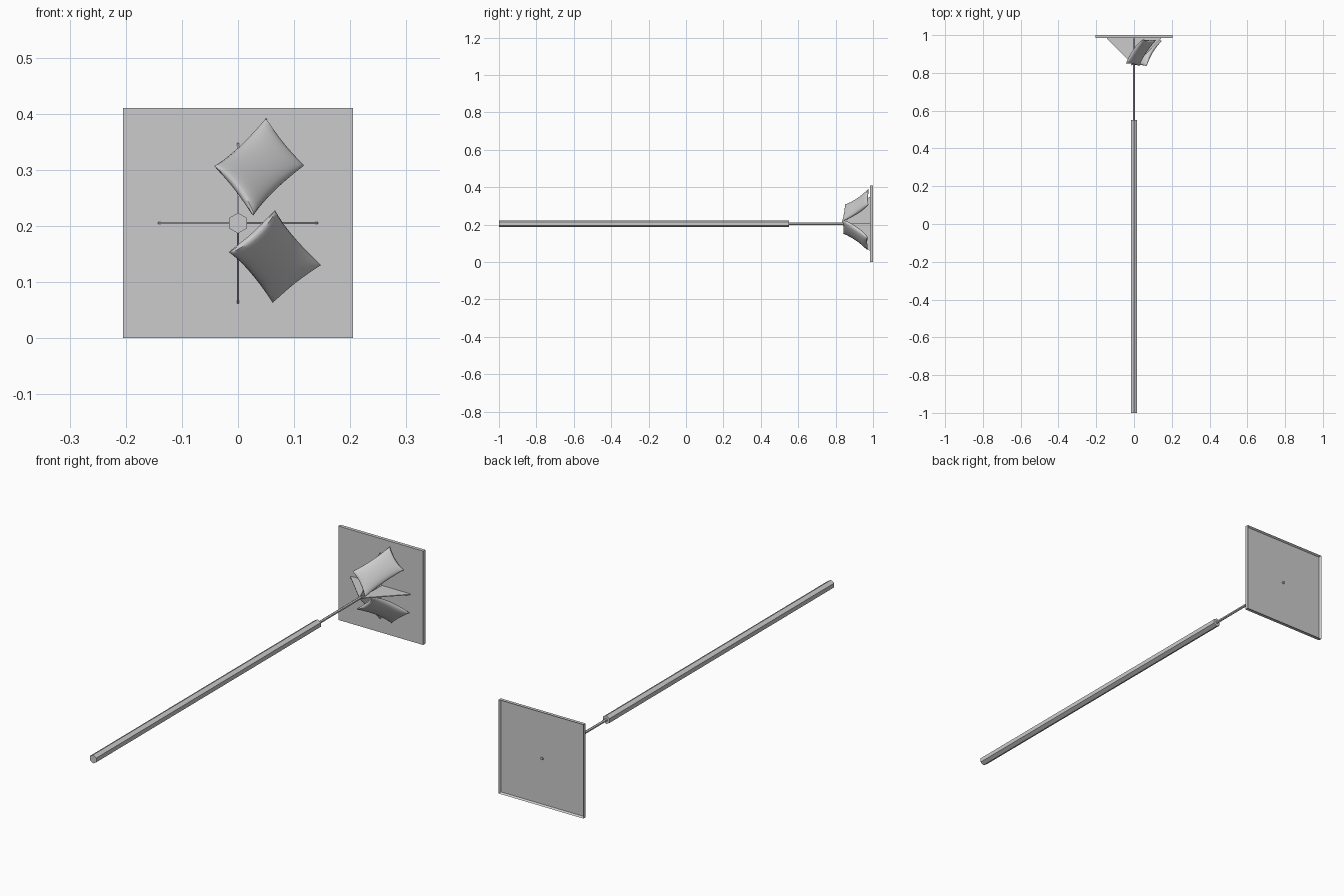
import bpy, bmesh, math
from mathutils import Vector

if "Cube" in bpy.data.objects:
    bpy.data.objects.remove(bpy.data.objects["Cube"])

CZ = 0.205  # height of the pole axis


def make(name, bm, smooth=None):
    bmesh.ops.recalc_face_normals(bm, faces=bm.faces[:])
    me = bpy.data.meshes.new(name)
    bm.to_mesh(me)
    bm.free()
    ob = bpy.data.objects.new(name, me)
    bpy.context.collection.objects.link(ob)
    if smooth:
        bpy.context.view_layer.objects.active = ob
        ob.select_set(True)
        bpy.ops.object.shade_smooth_by_angle(angle=math.radians(smooth))
        ob.select_set(False)
    return ob


def rod(name, r, y0, y1, sides):
    bm = bmesh.new()
    rings = []
    for y in (y0, y1):
        rings.append([bm.verts.new((r * math.sin(2 * math.pi * i / sides), y,
                                    CZ + r * math.cos(2 * math.pi * i / sides))) for i in range(sides)])
    for i in range(sides):
        j = (i + 1) % sides
        bm.faces.new((rings[0][i], rings[0][j], rings[1][j], rings[1][i]))
    for r_ in rings:
        bm.faces.new(r_)
    return make(name, bm)


# Hexagonal handle and thin shaft reaching through the plate
rod("handle", 0.0185, -1.0, 0.55, 6)
rod("shaft", 0.006, 0.54, 0.997, 6)

# Square plate with a shallow recessed back
bm = bmesh.new()
bmesh.ops.create_cube(bm, size=1)
for v in bm.verts:
    v.co = Vector((v.co.x * 0.41, 0.9925 + v.co.y * 0.015, CZ + v.co.z * 0.41))
back = max(bm.faces, key=lambda f: f.calc_center_median().y)
bmesh.ops.inset_region(bm, faces=[back], thickness=0.007)
for v in back.verts:
    v.co.y -= 0.009
make("plate", bm)

# Four triangular fins bracing the shaft against the plate
for k in range(4):
    a = k * math.pi / 2
    d = Vector((math.cos(a), 0, math.sin(a)))
    n = Vector((-math.sin(a), 0, math.cos(a))) * 0.0018
    bm = bmesh.new()
    sides = []
    for s in (-1, 1):
        sides.append([bm.verts.new(Vector((0, y, CZ)) + d * r + n * s)
                      for r, y in ((0, 0.845), (0.007, 0.845), (0.143, 0.98), (0.143, 0.986), (0, 0.986))])
    for i in range(5):
        j = (i + 1) % 5
        bm.faces.new((sides[0][i], sides[0][j], sides[1][j], sides[1][i]))
    for f in sides:
        bm.faces.new(f)
    make("fin_%d" % (k + 1), bm)


def cushion(name, corners, half, sag, n=14):
    """Pinched pillow through four corners, in order around the seam."""
    a, b, c, d = [Vector(p) for p in corners]
    mid = (a + b + c + d) / 4
    nrm = (c - a).cross(d - b).normalized()
    if nrm.y > 0:
        nrm = -nrm
    bm = bmesh.new()
    grid = {}
    for s in (1, -1):
        for i in range(n + 1):
            for j in range(n + 1):
                u, v = -math.cos(math.pi * i / n), -math.cos(math.pi * j / n)
                edge = i in (0, n) or j in (0, n)
                if edge and s < 0:
                    grid[s, i, j] = grid[1, i, j]
                    continue
                # seams pulled inward between the corners
                pu, pv = u * (1 - 0.09 * (1 - v * v)), v * (1 - 0.09 * (1 - u * u))
                x, y = (pu + 1) / 2, (pv + 1) / 2
                p = (a * (1 - x) + b * x) * (1 - y) + (d * (1 - x) + c * x) * y
                t = half * (max(0, 1 - u * u) * max(0, 1 - v * v)) ** 0.38
                p += nrm * (s * t - sag * (1 - v * v))
                grid[s, i, j] = bm.verts.new(p)
    for s in (1, -1):
        for i in range(n):
            for j in range(n):
                bm.faces.new((grid[s, i, j], grid[s, i + 1, j], grid[s, i + 1, j + 1], grid[s, i, j + 1]))
    return make(name, bm, 50)


# Two small cushions leaning between the shaft and the plate
cushion("upper_cushion", [(-0.042, 0.85, 0.307), (0.027, 0.835, 0.218),
                          (0.118, 0.975, 0.308), (0.05, 0.977, 0.392)], 0.018, 0.012)
cushion("lower_cushion", [(-0.016, 0.84, 0.153), (0.066, 0.835, 0.228),
                          (0.148, 0.972, 0.13), (0.062, 0.972, 0.063)], 0.018, 0.012)
